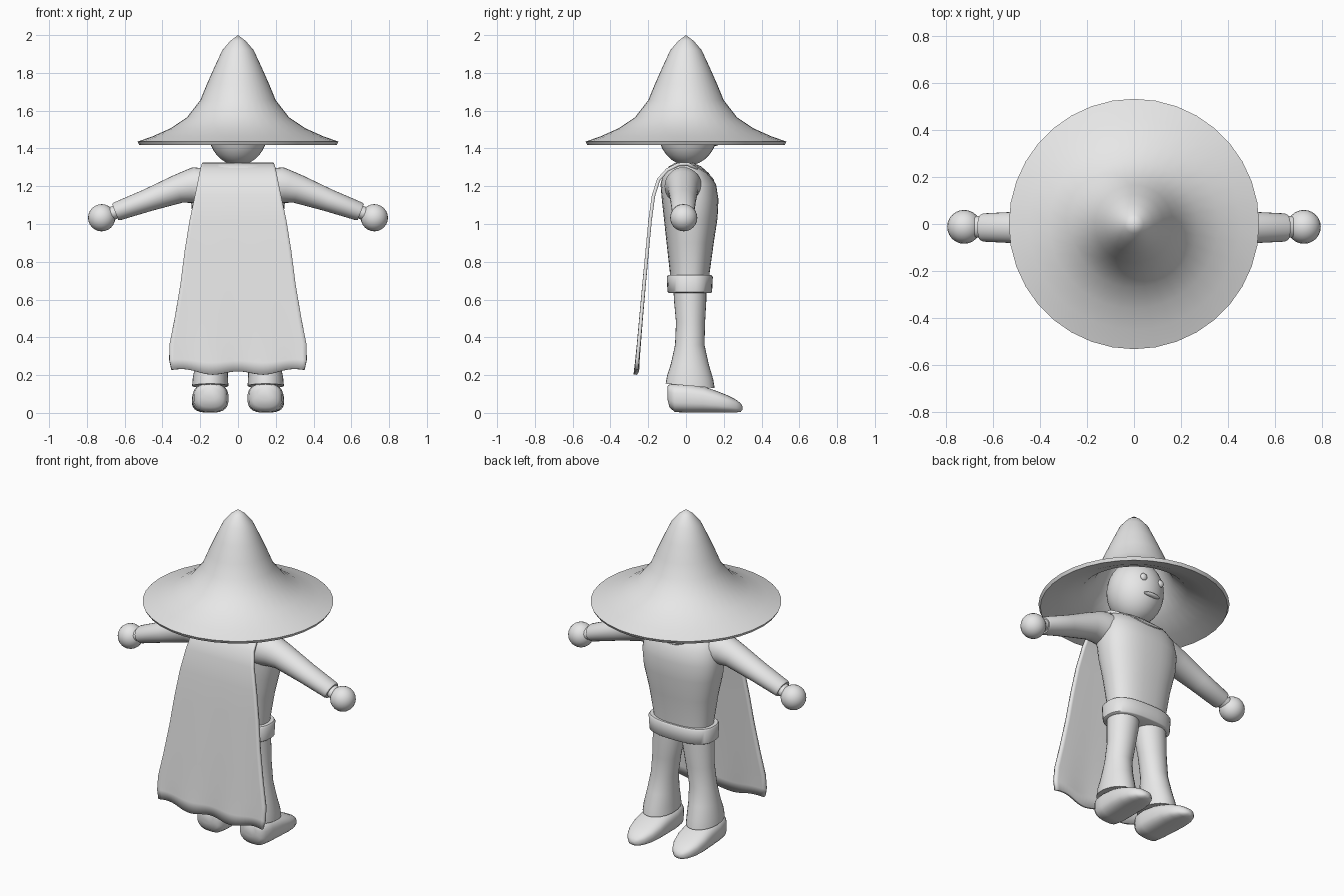
import bpy, bmesh, math
from mathutils import Vector
from mathutils.bvhtree import BVHTree

cube = bpy.data.objects.get("Cube")
if cube:
    bpy.data.objects.remove(cube, do_unlink=True)

GREY = (0.8, 0.8, 0.8, 1.0)
grey = bpy.data.materials.new("plain_grey")
grey.use_nodes = True
grey.diffuse_color = GREY
grey.node_tree.nodes["Principled BSDF"].inputs["Base Color"].default_value = GREY

X, Y, Z = Vector((1, 0, 0)), Vector((0, 1, 0)), Vector((0, 0, 1))


def finish(name, bm, angle=50):
    """Turn a bmesh into a smooth shaded object."""
    bmesh.ops.recalc_face_normals(bm, faces=bm.faces)
    mesh = bpy.data.meshes.new(name)
    bm.to_mesh(mesh)
    bm.free()
    mesh.materials.append(grey)
    obj = bpy.data.objects.new(name, mesh)
    bpy.context.collection.objects.link(obj)
    bpy.ops.object.select_all(action="DESELECT")
    obj.select_set(True)
    bpy.context.view_layer.objects.active = obj
    bpy.ops.object.shade_smooth_by_angle(angle=math.radians(angle))
    return obj


def loft(name, rings, a, b, power=2.0, seg=28):
    """Skin rings of (centre, radius along a, radius along b) and cap the ends."""
    bm = bmesh.new()
    loops = []
    for centre, ra, rb in rings:
        loop = []
        for i in range(seg):
            t = math.tau * i / seg
            c, s = math.cos(t), math.sin(t)
            u = math.copysign(abs(c) ** (2 / power), c)
            v = math.copysign(abs(s) ** (2 / power), s)
            loop.append(bm.verts.new(Vector(centre) + a * ra * u + b * rb * v))
        loops.append(loop)
    for low, high in zip(loops, loops[1:]):
        for i in range(seg):
            j = (i + 1) % seg
            bm.faces.new((low[i], low[j], high[j], high[i]))
    bm.faces.new(loops[0])
    bm.faces.new(loops[-1])
    return finish(name, bm)


def ball(name, centre, radii, seg=24):
    bm = bmesh.new()
    bmesh.ops.create_uvsphere(bm, u_segments=seg, v_segments=seg // 2, radius=1)
    for v in bm.verts:
        v.co = Vector(centre) + Vector([p * r for p, r in zip(v.co, radii)])
    return finish(name, bm)


# Hat: hollow turned cone with a wide flared brim
outline = [(0, 1.93), (0.1, 1.83), (0.165, 1.68), (0.22, 1.58), (0.3, 1.505),
           (0.42, 1.45), (0.522, 1.418), (0.532, 1.436), (0.45, 1.465), (0.36, 1.505),
           (0.27, 1.565), (0.2, 1.655), (0.165, 1.74), (0.125, 1.83), (0.083, 1.92),
           (0.04, 1.97), (0, 2.0)]
bm = bmesh.new()
chain = [bm.verts.new((r, 0, z)) for r, z in outline]
edges = [bm.edges.new(pair) for pair in zip(chain, chain[1:])]
bmesh.ops.spin(bm, geom=chain + edges, cent=(0, 0, 0), axis=Z, angle=math.tau, steps=36)
bmesh.ops.remove_doubles(bm, verts=bm.verts, dist=0.0005)
finish("hat", bm)

# Head and face, looking towards +y
ball("head", (0, 0.01, 1.5), (0.16, 0.16, 0.19), 32)
for side, s in (("left", 1), ("right", -1)):
    ball(side + "_eye", (s * 0.06, 0.157, 1.52), (0.022, 0.014, 0.022), 16)
ball("mouth", (0, 0.155, 1.425), (0.055, 0.018, 0.012), 16)

# Torso
torso_rings = [(0.66, 0.02, 0.18, 0.1), (0.74, 0.02, 0.185, 0.105), (0.9, 0.022, 0.21, 0.125),
               (1.03, 0.025, 0.24, 0.142), (1.13, 0.022, 0.25, 0.15), (1.21, 0.012, 0.24, 0.147),
               (1.27, 0, 0.215, 0.12), (1.305, -0.005, 0.18, 0.085), (1.322, -0.01, 0.13, 0.05)]
torso = loft("torso", [((0, y, z), rx, ry) for z, y, rx, ry in torso_rings], X, Y, 2.4, 36)

# Belt
loft("belt", [((0, 0.02, z), rx, ry) for z, rx, ry in
              ((0.635, 0.2, 0.112), (0.64, 0.207, 0.118), (0.72, 0.212, 0.122),
               (0.73, 0.205, 0.115))], X, Y, 2.6, 36)

# Neckline trim laid on the torso surface
bm = bmesh.new()
bm.from_mesh(torso.data)
tree = BVHTree.FromBMesh(bm)
bm.free()
curve = bpy.data.curves.new("neckline", "CURVE")
curve.dimensions = "3D"
curve.bevel_depth = 0.005
curve.bevel_resolution = 1
spline = curve.splines.new("POLY")
spline.points.add(20)
for i, p in enumerate(spline.points):
    t = math.pi * i / 20
    guess = Vector((0.15 * math.cos(t), 0.15 * math.sin(t), 1.32 - 0.085 * math.sin(t)))
    p.co = (*tree.find_nearest(guess)[0], 1)
curve.materials.append(grey)
bpy.context.collection.objects.link(bpy.data.objects.new("neckline", curve))

# Limbs, built once for each side
for side, s in (("left", 1), ("right", -1)):
    across = Vector((s * 0.36, 0, 0.93))
    sleeve = [(0.12, 1.19, 0.1, 0.11), (0.2, 1.2, 0.098, 0.108), (0.26, 1.195, 0.088, 0.09),
              (0.32, 1.184, 0.08, 0.076), (0.48, 1.125, 0.068, 0.06), (0.64, 1.067, 0.06, 0.05),
              (0.65, 1.063, 0.055, 0.045)]
    loft(side + "_sleeve", [((s * x, -0.015, z), ry, rz) for x, z, ry, rz in sleeve], Y, across)
    loft(side + "_wrist", [((s * x, -0.012, z), 0.045, 0.036) for x, z in
                           ((0.62, 1.074), (0.69, 1.047))], Y, across, seg=20)
    ball(side + "_hand", (s * 0.722, -0.012, 1.033), (0.072, 0.072, 0.072))

    # Trouser leg with a flared hem dipping to the front
    leg = [(0.7, 0.095, 0.02, 0.09, 0.088), (0.6, 0.1, 0.022, 0.093, 0.086),
           (0.48, 0.113, 0.024, 0.083, 0.077), (0.36, 0.13, 0.02, 0.078, 0.078),
           (0.26, 0.14, 0.02, 0.085, 0.1), (0.19, 0.146, 0.022, 0.093, 0.122),
           (0.145, 0.147, 0.022, 0.096, 0.13)]
    obj = loft(side + "_leg", [((s * x, y, z), rx, ry) for z, x, y, rx, ry in leg], X, Y)
    for v in obj.data.vertices:
        if v.co.z < 0.2:
            v.co.z -= 0.09 * v.co.y

    # Pointed shoe
    shoe = [(-0.098, 0.105, 0.04, 0.035), (-0.088, 0.09, 0.07, 0.06), (-0.06, 0.08, 0.088, 0.075),
            (0, 0.078, 0.095, 0.077), (0.09, 0.071, 0.096, 0.07), (0.16, 0.059, 0.094, 0.058),
            (0.22, 0.047, 0.082, 0.046), (0.265, 0.036, 0.06, 0.034), (0.29, 0.028, 0.035, 0.022),
            (0.3, 0.025, 0.012, 0.008)]
    loft(side + "_shoe", [((s * (0.145 + 0.03 * max(y, 0)), y, z), rx, rz)
                          for y, z, rx, rz in shoe], X, Z, 2.7)

# Cape: a hanging sheet over the shoulders with a wavy hem
drape = [(0.06, 1.29, 0.17), (0.01, 1.318, 0.185), (-0.04, 1.315, 0.19), (-0.1, 1.285, 0.2),
         (-0.145, 1.235, 0.21), (-0.172, 1.15, 0.228), (-0.19, 1.02, 0.256), (-0.205, 0.86, 0.282),
         (-0.222, 0.68, 0.305), (-0.238, 0.5, 0.335), (-0.25, 0.36, 0.362), (-0.258, 0.27, 0.364),
         (-0.263, 0.21, 0.352)]
COLS = 32
bm = bmesh.new()
rows = []
for k, (y, z, half) in enumerate(drape):
    wave = (k / (len(drape) - 1)) ** 6
    row = []
    for i in range(COLS + 1):
        u = 2 * i / COLS - 1
        ripple = math.cos(u * math.pi * 2.5)
        row.append(bm.verts.new((half * u, y + 0.006 * wave * ripple,
                                 z + wave * (0.01 * ripple + 0.018 * u * u))))
    rows.append(row)
for r0, r1 in zip(rows, rows[1:]):
    for i in range(COLS):
        bm.faces.new((r0[i], r0[i + 1], r1[i + 1], r1[i]))
cape = finish("cape", bm)
thick = cape.modifiers.new("thickness", "SOLIDIFY")
thick.thickness = 0.018
thick.offset = 0
